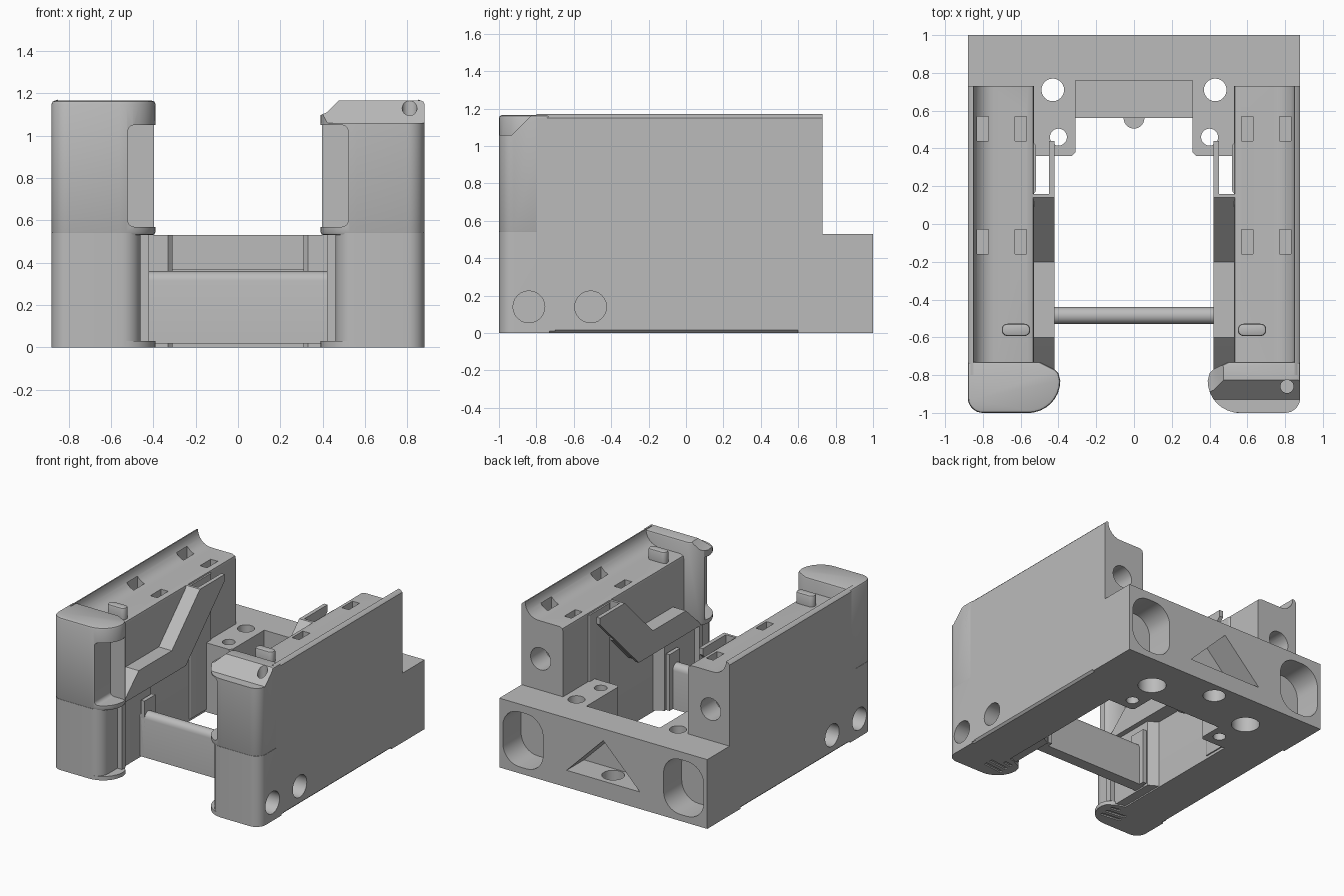
import bpy, bmesh
from math import sin, cos, pi
from mathutils import Vector

cube = bpy.data.objects.get("Cube")
if cube:
    bpy.data.objects.remove(cube, do_unlink=True)

grey = bpy.data.materials.new("plain grey")
grey.use_nodes = True
colour = (0.5, 0.5, 0.5, 1)
grey.diffuse_color = colour
grey.node_tree.nodes["Principled BSDF"].inputs["Base Color"].default_value = colour


def prism(name, points, axis, low, high, side=1):
    """Extrude a 2D outline along an axis; side=-1 mirrors it in x."""
    place = {"x": lambda p, d: (d, p[0], p[1]),
             "y": lambda p, d: (p[0], d, p[1]),
             "z": lambda p, d: (p[0], p[1], d)}[axis]
    bm = bmesh.new()
    rings = [[bm.verts.new(Vector(place(p, d)) * Vector((1, 1, 1)).x) for p in points]
             for d in (low, high)]
    for v in bm.verts:
        v.co.x *= side
    n = len(points)
    for ring in rings:
        bm.faces.new(ring)
    for i in range(n):
        j = (i + 1) % n
        bm.faces.new((rings[0][i], rings[0][j], rings[1][j], rings[1][i]))
    bmesh.ops.recalc_face_normals(bm, faces=bm.faces)
    mesh = bpy.data.meshes.new(name)
    bm.to_mesh(mesh)
    bm.free()
    mesh.materials.append(grey)
    obj = bpy.data.objects.new(name, mesh)
    bpy.context.collection.objects.link(obj)
    return obj


def rect(a0, a1, b0, b1):
    return [(a0, b0), (a1, b0), (a1, b1), (a0, b1)]


def arc(cx, cy, r, start, end, steps=8):
    return [(cx + r * cos(t), cy + r * sin(t)) for t in
            [(start + (end - start) * i / steps) * pi / 180 for i in range(steps + 1)]]


def circle(cx, cy, r):
    return arc(cx, cy, r, 0, 345, 23)


def rounded(a0, a1, b0, b1, r):
    return (arc(a1 - r, b1 - r, r, 0, 90) + arc(a0 + r, b1 - r, r, 90, 180)
            + arc(a0 + r, b0 + r, r, 180, 270) + arc(a1 - r, b0 + r, r, 270, 360))


def bake(obj):
    """Replace the mesh with its modified version."""
    graph = bpy.context.evaluated_depsgraph_get()
    mesh = bpy.data.meshes.new_from_object(obj.evaluated_get(graph))
    obj.modifiers.clear()
    obj.data = mesh


def bevel(obj, width, segments=3):
    mod = obj.modifiers.new("soft edges", "BEVEL")
    mod.width, mod.segments = width, segments
    mod.limit_method, mod.angle_limit = "ANGLE", pi / 3
    bake(obj)


def cut(obj, *cutters):
    for tool in cutters:
        mod = obj.modifiers.new("cut", "BOOLEAN")
        mod.operation, mod.solver, mod.object = "DIFFERENCE", "EXACT", tool
        bake(obj)
        bpy.data.objects.remove(tool, do_unlink=True)


# Rear crossblock with two forward lobes
half = [(0.88, 1), (0.88, 0.6), (0.56, 0.6), (0.56, 0.36), (0.33, 0.36),
        (0.31, 0.38), (0.31, 0.76)]
base = prism("rear_crossblock", half + [(-x, y) for x, y in reversed(half)], "z", 0, 0.53)
for s in (1, -1):
    cut(base,
        prism("cutter", circle(0.43, 0.71, 0.06), "z", -0.1, 0.7, s),
        prism("cutter", circle(0.43, 0.71, 0.1), "z", -0.1, 0.13, s),
        prism("cutter", circle(0.40, 0.46, 0.045), "z", -0.1, 0.7, s),
        prism("cutter", rounded(0.51, 0.85, 0.05, 0.47, 0.14), "y", 0.78, 1.1, s))
cut(base,
    prism("cutter", [(-0.31, 0.13), (0.31, 0.13), (0, 0.44)], "y", 0.79, 1.1),
    prism("cutter", circle(0, 0.88, 0.08), "z", -0.1, 0.2))

# Low shelf in the rear notch
prism("rear_shelf", rect(-0.32, 0.32, 0.56, 0.77), "z", 0, 0.37)
prism("shelf_boss", circle(0, 0.56, 0.055), "z", 0.03, 0.35)

# Front cross bar with a rounded top
bar = [(-0.53, 0.02), (-0.44, 0.02)] + arc(-0.485, 0.315, 0.045, 0, 180)
prism("cross_bar", bar, "x", -0.5, 0.5)

# Outlines shared by both arms
trough = arc(0.74, 1.17, 0.11, 0, -90)
section = ([(0.53, 0), (0.865, 0), (0.88, 0.015), (0.88, 1.15), (0.865, 1.165)]
           + trough + [(0.56, 1.06), (0.535, 1.05), (0.53, 1.03)])
post_outline = ([(0.88, -0.73)] + arc(0.80, -0.92, 0.08, 0, -90)
                + arc(0.56, -0.83, 0.17, -90, -180 + 180)[:8]
                + [(0.40, -0.79), (0.42, -0.77), (0.50, -0.73)])
# inner front corner sweeps from the front face to the inner face
corner = arc(0.56, -0.83, 0.17, -90, -180)
post_outline = ([(0.88, -0.73)] + arc(0.80, -0.92, 0.08, 0, -90) + corner
                + [(0.40, -0.79), (0.42, -0.77), (0.50, -0.73)])
lower_outline = ([(0.88, -0.7)] + arc(0.80, -0.92, 0.08, 0, -90)
                 + arc(0.55, -0.91, 0.09, -90, -180) + [(0.46, -0.4), (0.53, -0.36)])
ramp = [(-0.79, 0.53), (-0.77, 0.55), (-0.6, 0.71), (-0.2, 0.71), (0.14, 1.05),
        (0.16, 1.05), (0.16, 0.75), (-0.06, 0.53)]
fin = [(-0.10, 0.53), (0.14, 1.05), (0.44, 1.05), (0.44, 1.0), (-0.03, 0.53)]

for s, word in ((1, "left"), (-1, "right")):
    # Long arm with a trough along its top
    arm = prism(word + "_arm", section, "y", -0.8, 0.73, s)
    cut(arm, prism("cutter", circle(0.72, 0.77, 0.085), "y", 0.55, 0.8, s))
    for x in (0.60, 0.80):
        for y in (-0.095, 0.505):
            cut(arm, prism("cutter", rect(x - 0.03, x + 0.03, y - 0.065, y + 0.065),
                           "z", 0.97, 1.3, s))

    # Upper front post with an open inner corner
    post = prism(word + "_post", post_outline, "z", 0.53, 1.165, s)
    bevel(post, 0.015, 2)
    pocket = prism("cutter", rounded(0.30, 0.52, 0.57, 1.05, 0.03), "y", -1.1, -0.80, s)
    cut(post, pocket)
    if s == 1:
        # chamfered cap with a screw hole
        cut(post,
            prism("cutter", [(-1.1, 1.06), (-0.93, 1.06), (-0.82, 1.17), (-0.82, 1.3),
                             (-1.1, 1.3)], "x", 0.2, 1),
            prism("cutter", [(0.3, 1.06), (0.42, 1.11), (0.49, 1.18), (0.3, 1.3)],
                  "y", -1.1, -0.6),
            prism("cutter", circle(0.81, -0.86, 0.035), "z", 0.95, 1.3))

    # Lower post and foot
    lower = prism(word + "_lower_post", lower_outline, "z", 0.01, 0.54, s)
    foot = prism(word + "_foot", post_outline, "z", 0, 0.03, s)
    for i in range(3):
        y = -0.92 + 0.055 * i
        cut(foot, prism("cutter", [(0.46, y), (0.62, y + 0.02), (0.62, y + 0.045),
                                   (0.46, y + 0.025)], "z", -0.1, 0.02, s))
    # Round sockets in the outer side
    for y in (-0.84, -0.51):
        for part in (arm, lower, foot):
            cut(part, prism("cutter", circle(y, 0.14, 0.085), "x", 0.70, 1, s))

    # Zigzag guide on the inner side, with its thin fin
    prism(word + "_guide", ramp, "x", 0.42, 0.54, s)
    prism(word + "_guide_fin", fin, "x", 0.42, 0.45, s)
    prism(word + "_inner_rail", rect(0.42, 0.47, -0.80, -0.76), "z", 0.03, 0.54, s)
    prism(word + "_inner_strip", rect(0.42, 0.45, -0.53, -0.40), "z", 0.02, 0.45, s)
    # Rounded corner column at the rear of the arm
    prism(word + "_rear_rib", rounded(0.52, 0.60, 0.16, 0.43, 0.02), "z", 0.02, 1.04, s)

    # Locating peg in the trough
    peg = prism(word + "_peg", rounded(0.55, 0.70, -0.593, -0.528, 0.03), "z", 1.0, 1.145, s)
    bevel(peg, 0.012, 2)

# Smooth shading on rounded parts, crisp edges elsewhere
bpy.ops.object.select_all(action="DESELECT")
for obj in bpy.context.collection.objects:
    if obj.type == "MESH" and grey.name in obj.data.materials:
        obj.select_set(True)
        bpy.context.view_layer.objects.active = obj
bpy.ops.object.shade_smooth_by_angle(angle=pi / 6)
